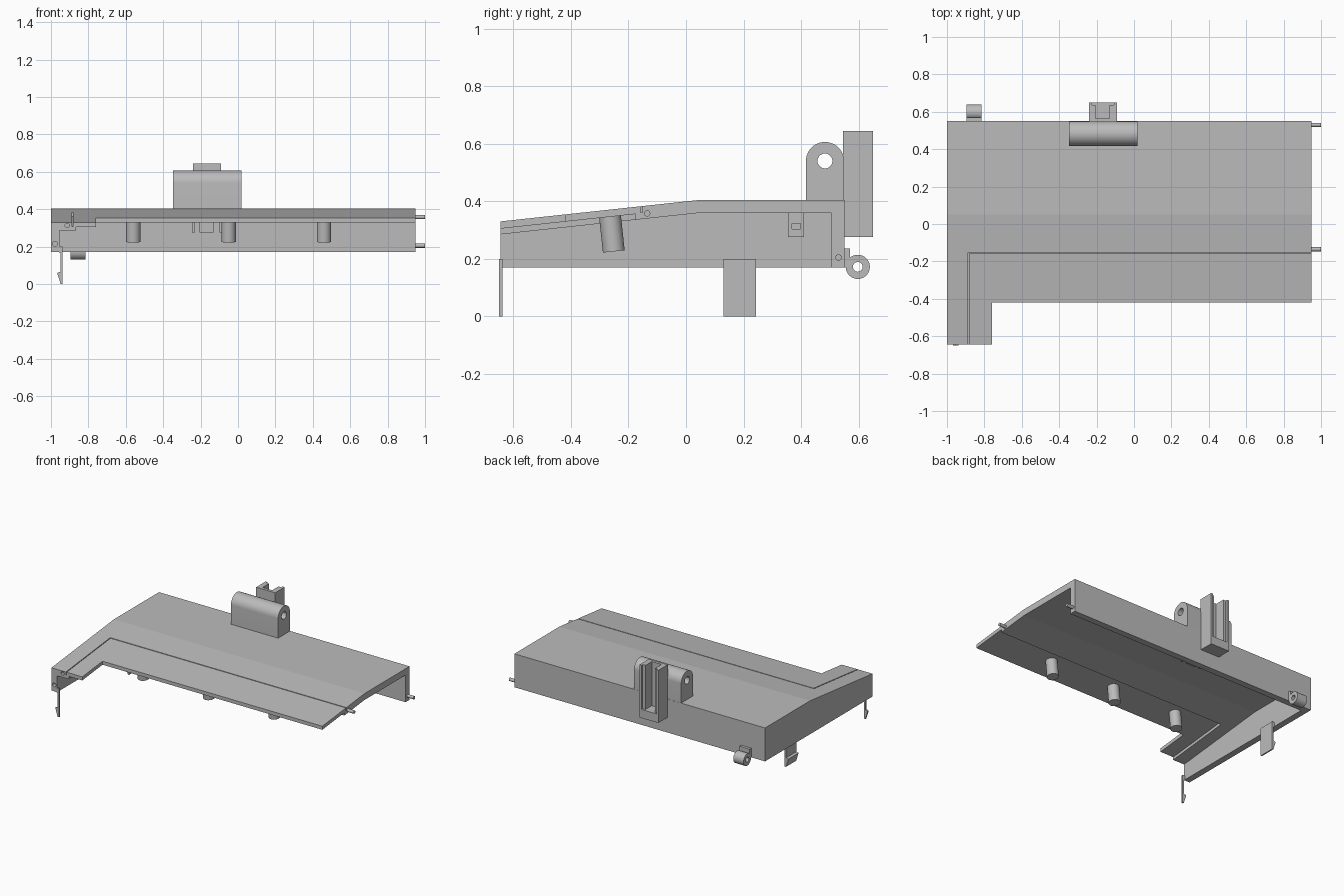
import bpy, bmesh, math
from mathutils import Vector, Matrix

if "Cube" in bpy.data.objects:
    bpy.data.objects.remove(bpy.data.objects["Cube"], do_unlink=True)

grey = bpy.data.materials.new("plain grey")
grey.use_nodes = True
grey.diffuse_color = (0.5, 0.5, 0.5, 1)
grey.node_tree.nodes["Principled BSDF"].inputs["Base Color"].default_value = (0.5, 0.5, 0.5, 1)


def finish(name, bm):
    bmesh.ops.recalc_face_normals(bm, faces=bm.faces)
    mesh = bpy.data.meshes.new(name)
    bm.to_mesh(mesh)
    bm.free()
    mesh.materials.append(grey)
    ob = bpy.data.objects.new(name, mesh)
    bpy.context.collection.objects.link(ob)
    return ob


def prism(name, pts, start, end, axis="x"):
    """Extrude a profile along x (points are y, z) or along y (points are x, z)."""
    bm = bmesh.new()
    place = (lambda p: (start, p[0], p[1])) if axis == "x" else (lambda p: (p[0], start, p[1]))
    face = bm.faces.new([bm.verts.new(place(p)) for p in pts])
    moved = bmesh.ops.extrude_face_region(bm, geom=[face])["geom"]
    step = Vector((end - start, 0, 0) if axis == "x" else (0, end - start, 0))
    bmesh.ops.translate(bm, vec=step, verts=[v for v in moved if isinstance(v, bmesh.types.BMVert)])
    return finish(name, bm)


def box(name, x, y, z):
    return prism(name, [(y[0], z[0]), (y[1], z[0]), (y[1], z[1]), (y[0], z[1])], x[0], x[1])


def rod(name, a, b, radius, sides=32):
    a, b = Vector(a), Vector(b)
    turn = (b - a).to_track_quat("Z", "Y").to_matrix().to_4x4()
    bm = bmesh.new()
    bmesh.ops.create_cone(bm, cap_ends=True, segments=sides, radius1=radius, radius2=radius,
                          depth=(b - a).length, matrix=Matrix.Translation((a + b) / 2) @ turn)
    return finish(name, bm)


def select(ob):
    bpy.ops.object.select_all(action="DESELECT")
    ob.select_set(True)
    bpy.context.view_layer.objects.active = ob


def combine(ob, others, operation="DIFFERENCE"):
    for other in others:
        other.hide_render = True
        mod = ob.modifiers.new("combine", "BOOLEAN")
        mod.operation, mod.solver, mod.object = operation, "EXACT", other
        select(ob)
        bpy.ops.object.modifier_apply(modifier=mod.name)
        bpy.data.objects.remove(other, do_unlink=True)
    return ob


def smooth(ob):
    select(ob)
    bpy.ops.object.shade_smooth_by_angle(angle=math.radians(30))


BEND, FLAT, SLOPE = 0.05, 0.405, 0.108
FRONT, BACK, BASE = -0.645, 0.55, 0.17


def top(y):
    return FLAT - SLOPE * max(0, BEND - y)


def under(y0, y1, drop):
    """Profile of the space below the deck surface."""
    return [(y0, -1), (y1, -1), (y1, top(y1) - drop)] + \
        ([(BEND, FLAT - drop)] if y1 > BEND else []) + [(y0, top(y0) - drop)]


def slot(y0, y1):
    return [(y0, top(y0) - 0.022), (y1, top(y1) - 0.022), (y1, 1), (y0, 1)]


# Deck with back wall and one side wall
deck = prism("sloped_deck", [(FRONT, BASE), (BACK, BASE), (BACK, FLAT), (BEND, FLAT),
                             (FRONT, top(FRONT))], -1, 0.95)
combine(deck, [
    prism("cavity", under(-1, 0.505, 0.045), -0.955, 1.5),
    prism("lip_cavity", under(-1, -0.175, 0.025), -0.865, 1.5),
    box("corner_notch", (-0.76, 2), (-2, -0.42), (-1, 2)),
    prism("long_groove", slot(-0.158, -0.152), -0.888, 1.5),
    prism("short_groove", slot(-1, -0.155), -0.888, -0.882),
    rod("wall_socket", (-0.978, -0.7, 0.215), (-0.978, -0.6, 0.215), 0.013),
    rod("deck_socket", (-0.913, -0.7, 0.313), (-0.913, -0.6, 0.313), 0.012),
])

# Rounded lug on the rear edge
lug_y, lug_z, lug_r = 0.483, 0.54, 0.066
arc = [(lug_y + lug_r * math.cos(math.pi * i / 24), lug_z + lug_r * math.sin(math.pi * i / 24))
       for i in range(25)]
lug = prism("rear_lug", [(lug_y - lug_r, 0.4), (lug_y + lug_r, 0.4)] + arc, -0.347, 0.02)
combine(lug, [rod("lug_hole", (-1, lug_y, lug_z), (1, lug_y, lug_z), 0.026)])
smooth(lug)

# Upright channel behind the lug
channel = box("rear_channel", (-0.24, -0.092), (0.545, 0.65), (0.275, 0.645))
combine(channel, [
    box("channel_slot", (-0.205, -0.13), (0.565, 1), (0.335, 1)),
    box("channel_recess", (-0.225, -0.108), (0.635, 1), (0.335, 1)),
])

# Hinge knuckle low on the back wall
knuckle = rod("hinge_knuckle", (-0.895, 0.597, 0.172), (-0.815, 0.597, 0.172), 0.042)
combine(knuckle, [box("hinge_arm", (-0.895, -0.815), (0.54, 0.57), (BASE, 0.235))], "UNION")
combine(knuckle, [rod("hinge_hole", (-1, 0.597, 0.172), (0, 0.597, 0.172), 0.017)])
smooth(knuckle)

# Pegs under the sloped lip, square to its surface
lean = Vector((0, -SLOPE, 1)).normalized()
for i, x in enumerate((-0.56, -0.05, 0.46)):
    head = Vector((x, -0.265, top(-0.265) - 0.015))
    smooth(rod(f"lip_peg_{i + 1}", head - lean * 0.131, head, 0.038))

# Alignment pins on the open side
for name, y, z in (("front_pin", -0.135, 0.358), ("rear_pin", 0.53, 0.205)):
    smooth(rod(name, (0.9, y, z), (1, y, z), 0.011, 24))

# Snap clips on the side wall
clip = [(-0.957, 0.2), (-0.957, 0.17), (-0.95, 0.165), (-0.95, 0.065), (-0.967, 0.06),
        (-0.948, 0), (-0.938, 0), (-0.938, 0.2)]
prism("rear_clip", clip, 0.13, 0.243, "y")
prism("front_clip", clip, -0.65, -0.638, "y")

# Catch tabs under the deck
for name, x0, x1 in (("right_tab", -0.245, -0.23), ("left_tab", -0.1, -0.085)):
    tab = box(name, (x0, x1), (0.355, 0.41), (0.275, 0.37))
    combine(tab, [box("tab_window", (-1, 1), (0.368, 0.398), (0.304, 0.322))])
box("middle_tab", (-0.205, -0.13), (0.355, 0.41), (0.275, 0.37))
